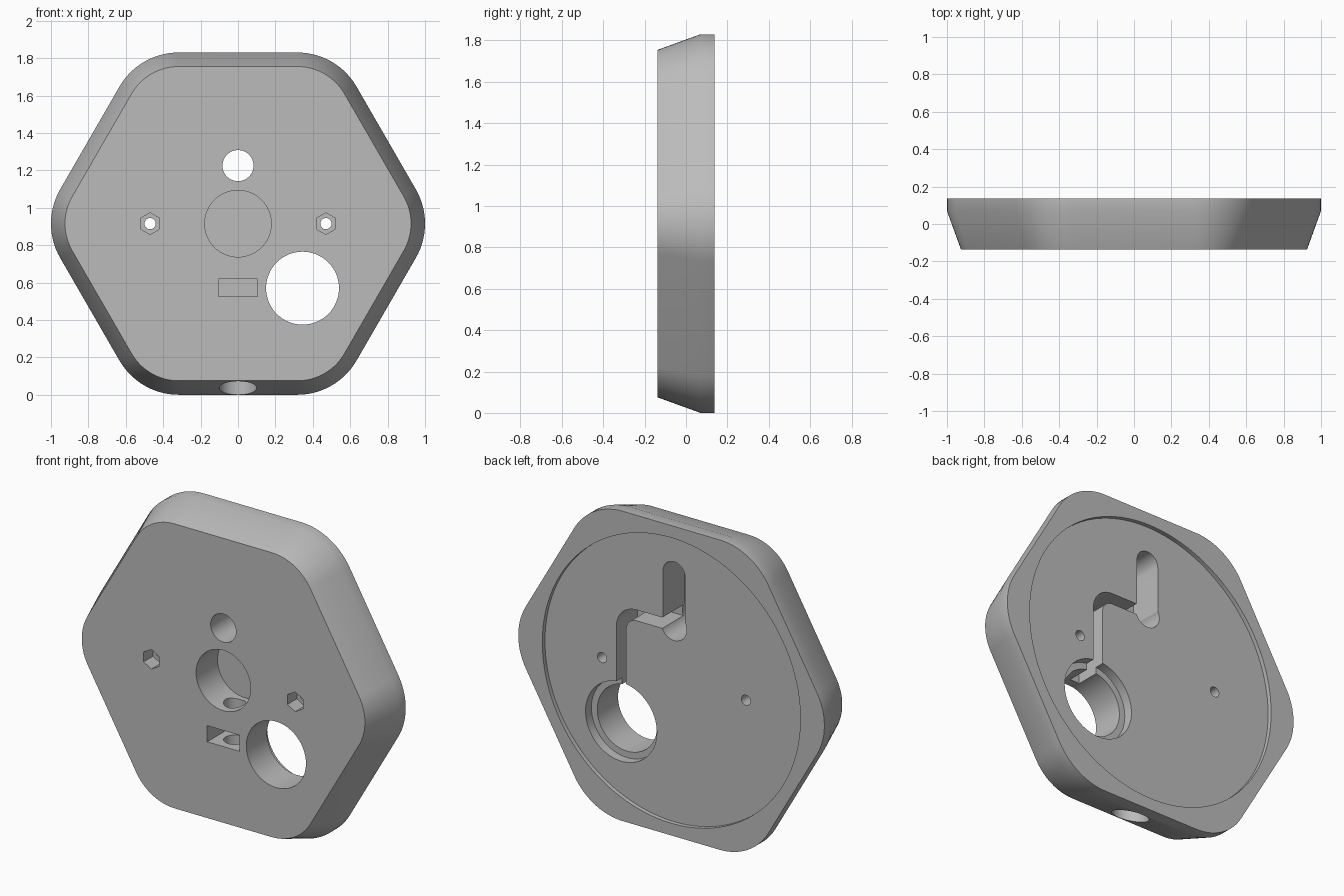
import bpy, bmesh, math
from mathutils import Vector

cube = bpy.data.objects.get("Cube")
if cube:
    bpy.data.objects.remove(cube, do_unlink=True)

MID = 0.915          # height of the plate centre
FRONT, BACK = -0.137, 0.137
FLOOR = 0.112        # floor of the round recess at the back

grey = bpy.data.materials.new("plain_grey")
grey.use_nodes = True
colour = (0.5, 0.5, 0.5, 1)
grey.diffuse_color = colour
grey.node_tree.nodes["Principled BSDF"].inputs["Base Color"].default_value = colour


def arc(cx, cz, r, start, end, steps):
    """Points on an arc, angles in degrees."""
    angles = [math.radians(start + (end - start) * i / steps) for i in range(steps + 1)]
    return [(cx + r * math.cos(a), cz + r * math.sin(a)) for a in angles]


def circle(cx, cz, r, n=64):
    return arc(cx, cz, r, 0, 360, n)[:-1]


def loft(name, layers, matrix_axis="y"):
    """Solid through matching outlines; layers are (position, outline)."""
    bm = bmesh.new()
    rings = []
    for pos, outline in layers:
        if matrix_axis == "y":
            rings.append([bm.verts.new((a, pos, b + MID)) for a, b in outline])
        else:
            rings.append([bm.verts.new((a, b, pos)) for a, b in outline])
    for low, high in zip(rings, rings[1:]):
        for i in range(len(low)):
            j = (i + 1) % len(low)
            bm.faces.new((low[i], low[j], high[j], high[i]))
    bm.faces.new(rings[0])
    bm.faces.new(rings[-1])
    bmesh.ops.recalc_face_normals(bm, faces=bm.faces)
    mesh = bpy.data.meshes.new(name)
    bm.to_mesh(mesh)
    bm.free()
    mesh.materials.append(grey)
    obj = bpy.data.objects.new(name, mesh)
    bpy.context.collection.objects.link(obj)
    return obj


def rounded_hexagon(inset):
    """Hexagon with filleted corners, flats at top and bottom."""
    corner, radius = 0.634, 0.366 - inset
    pts = []
    for k in range(6):
        a = math.radians(60 * k)
        pts += arc(corner * math.cos(a), corner * math.sin(a), radius,
                   60 * k - 30, 60 * k + 30, 14)
    return pts


# Main plate: straight rim at the back, tapering to the front
body = loft("mounting_plate", [(FRONT, rounded_hexagon(0.075)),
                               (0.07, rounded_hexagon(0)),
                               (BACK, rounded_hexagon(0))])

cutters = []


def cut(name, outline, start, end, axis="y"):
    obj = loft(name, [(start, outline), (end, outline)], axis)
    obj.hide_render = True
    cutters.append(obj)


# Round recess across the back
cut("back_recess", circle(0, 0, 0.843, 128), FLOOR, 0.3)

# Large through hole with its counterbore, and small upper hole
BX, BZ = 0.345, -0.345
cut("large_hole", circle(BX, BZ, 0.195), -0.3, 0.3)
cut("counterbore", circle(BX, BZ, 0.233), 0.057, 0.3)
cut("upper_hole", circle(0, 0.31, 0.083), -0.3, 0.3)

# Upright slot in the back
slot = arc(0, 0.62, 0.072, 0, 180, 20) + arc(0, 0.31, 0.072, 180, 360, 20)
cut("cable_slot", slot, -0.09, 0.3)

# Bent channel from the slot to the large hole
half, bend = 0.032, 0.1
cx, cz = BX - bend, 0.31 - bend
outer = [(0, 0.31 + half)] + arc(cx, cz, bend + half, 90, 0, 12) + [(BX + half, -0.25)]
inner = [(BX - half, -0.25)] + arc(cx, cz, bend - half, 0, 90, 12) + [(0, 0.31 - half)]
cut("cable_channel", outer + inner, -0.085, 0.3)

# Front pockets
cut("centre_pocket", circle(0, 0, 0.178), -0.3, 0.063)
cut("rectangular_pocket", [(-0.105, -0.39), (0.105, -0.39),
                           (0.105, -0.295), (-0.105, -0.295)], -0.3, 0.066)

# Screw holes with hexagonal nut pockets
for side in (-1, 1):
    x = side * 0.47
    cut("screw_hole", circle(x, 0, 0.03, 24), -0.3, 0.3)
    cut("nut_pocket", arc(x, 0, 0.058, 30, 330, 5), -0.3, -0.05)

# Bore rising from the bottom edge: wide entry, then narrow
cut("wide_bore", circle(0, -0.03, 0.1), -0.2, 0.35, "z")
cut("narrow_bore", circle(0, -0.03, 0.06, 48), 0.3, 0.85, "z")

# Apply every cut, then drop the cutters
for c in cutters:
    mod = body.modifiers.new(c.name, "BOOLEAN")
    mod.operation = "DIFFERENCE"
    mod.solver = "EXACT"
    mod.object = c
bpy.context.view_layer.update()
result = bpy.data.meshes.new_from_object(
    body.evaluated_get(bpy.context.evaluated_depsgraph_get()))
body.modifiers.clear()
body.data = result
for c in cutters:
    bpy.data.objects.remove(c, do_unlink=True)

bpy.ops.object.select_all(action="DESELECT")
body.select_set(True)
bpy.context.view_layer.objects.active = body
bpy.ops.object.shade_smooth_by_angle(angle=math.radians(30))
